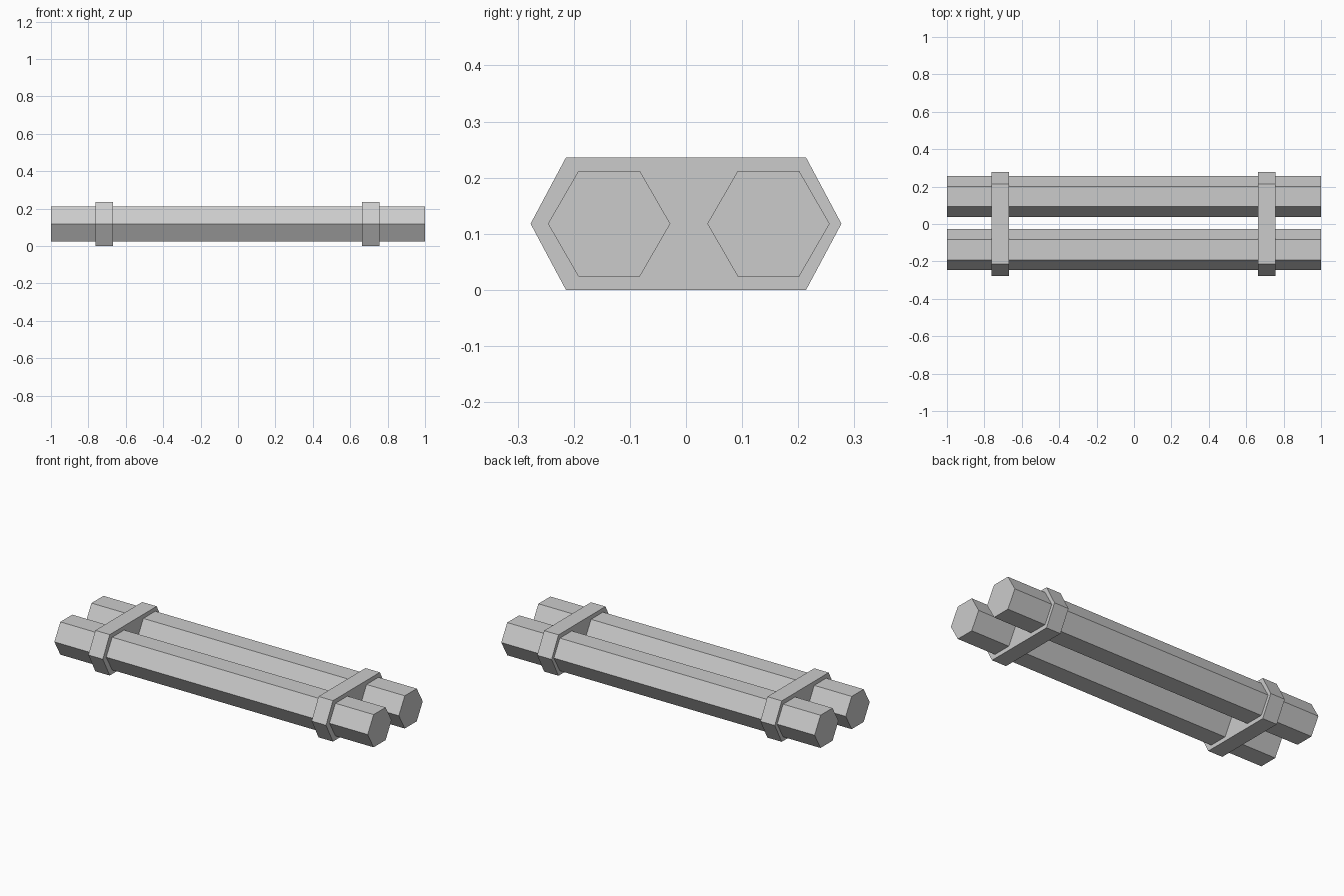
import bpy
import bmesh
import math

cube = bpy.data.objects.get("Cube")
if cube:
    bpy.data.objects.remove(cube, do_unlink=True)

MID_Z = 0.118

grey = bpy.data.materials.new("plain_grey")
grey.use_nodes = True
grey.diffuse_color = (0.6, 0.6, 0.6, 1)
grey.node_tree.nodes["Principled BSDF"].inputs["Base Color"].default_value = (0.6, 0.6, 0.6, 1)


def extrude_along_x(name, profile, x_start, x_end):
    """Sweep a closed (y, z) profile along x as a flat-faced solid."""
    bm = bmesh.new()
    face = bm.faces.new([bm.verts.new((x_start, y, z)) for y, z in profile])
    swept = bmesh.ops.extrude_face_region(bm, geom=[face], use_keep_orig=True)
    moved = [v for v in swept["geom"] if isinstance(v, bmesh.types.BMVert)]
    bmesh.ops.translate(bm, verts=moved, vec=(x_end - x_start, 0, 0))
    bmesh.ops.recalc_face_normals(bm, faces=bm.faces)
    mesh = bpy.data.meshes.new(name)
    bm.to_mesh(mesh)
    bm.free()
    mesh.materials.append(grey)
    obj = bpy.data.objects.new(name, mesh)
    bpy.context.collection.objects.link(obj)
    return obj


def hexagon(center_y, radius):
    angles = [math.radians(60 * i) for i in range(6)]
    return [(center_y + radius * math.cos(a), MID_Z + radius * math.sin(a)) for a in angles]


# Two long hexagonal rods
for name, center_y in (("front_rod", -0.137), ("back_rod", 0.147)):
    extrude_along_x(name, hexagon(center_y, 0.109), -1, 1)

# Two solid clamp plates holding the rods together
tip, flat, top = 0.277, 0.214, 2 * MID_Z
clamp_profile = [(-tip, MID_Z), (-flat, 0), (flat, 0),
                 (tip, MID_Z), (flat, top), (-flat, top)]
for name, center_x in (("right_clamp", -0.715), ("left_clamp", 0.71)):
    extrude_along_x(name, clamp_profile, center_x - 0.046, center_x + 0.046)
